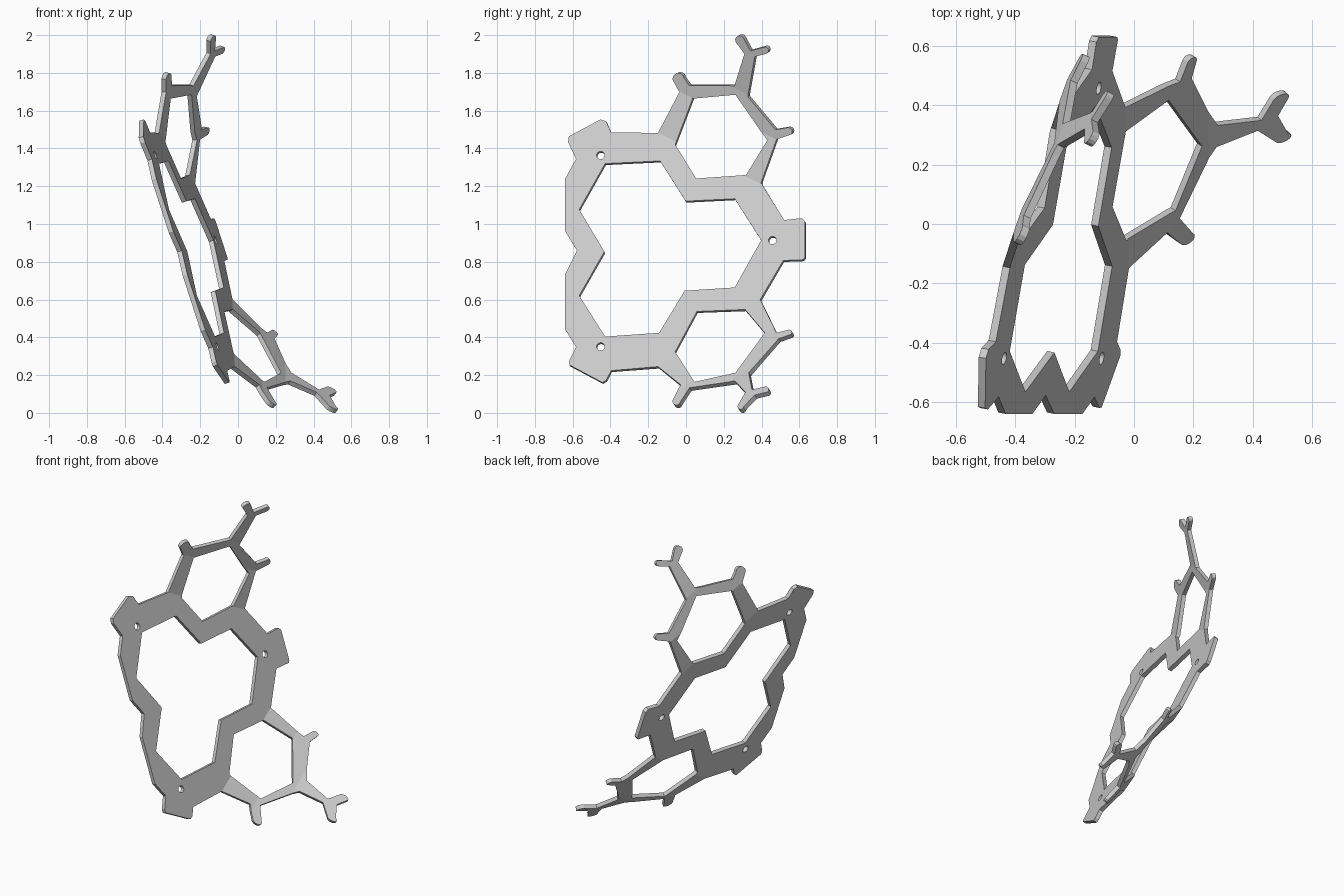
import bpy
import bmesh
from math import cos, sin, pi
from mathutils import Vector

if "Cube" in bpy.data.objects:
    bpy.data.objects.remove(bpy.data.objects["Cube"], do_unlink=True)

THICKNESS = 0.026


def rounded_tip(a, b, steps=6):
    """Semicircle from a to b, bulging to the outside of a clockwise outline."""
    a, b = Vector(a), Vector(b)
    mid, half = (a + b) / 2, (b - a) / 2
    out = Vector((-half.y, half.x))
    return [tuple(mid - half * cos(pi * i / steps) + out * sin(pi * i / steps))
            for i in range(steps + 1)]


def round_hole(y, z, radius=0.021, steps=20):
    return [(y + radius * cos(2 * pi * i / steps), z + radius * sin(2 * pi * i / steps))
            for i in range(steps)]


# Outline pieces of the sheet in (y, z), clockwise
front_edge = [(-.617, .27), (-.58, .345), (-.637, .437), (-.637, .73), (-.575, .855),
              (-.637, .957), (-.637, 1.237), (-.58, 1.34)]
upper_boss = [(-.622, 1.43), (-.618, 1.46), (-.45, 1.55), (-.42, 1.54), (-.394, 1.48)]
upper_ring = [(-.145, 1.48), (-.03, 1.7),
              *rounded_tip((-.066, 1.767), (-.005, 1.775)), (.024, 1.735), (.262, 1.735)]
upper_fork = [(.315, 1.905), *rounded_tip((.267, 1.97), (.312, 1.985)), (.347, 1.92),
              *rounded_tip((.42, 1.94), (.43, 1.905)), (.37, 1.89), (.332, 1.677)]
upper_arm = [(.479, 1.502), *rounded_tip((.545, 1.513), (.55, 1.472)),
             (.484, 1.45), (.4, 1.215)]
rear_boss = [(.522, 1.017), (.615, 1.027), (.632, 1.01), (.632, .82), (.622, .807), (.517, .803)]
lower_arm = [(.396, .596), (.484, .416), *rounded_tip((.55, .432), (.555, .405)),
             (.495, .384), (.338, .204)]
lower_fork = [(.355, .114), *rounded_tip((.426, .13), (.432, .1)), (.37, .085),
              *rounded_tip((.312, .025), (.278, .027)), (.32, .1), (.265, .16)]
lower_ring = [(.024, .125), *rounded_tip((-.025, .05), (-.066, .058)),
              (-.024, .142), (-.145, .24)]
lower_boss = [(-.394, .22), (-.42, .17), (-.44, .157), (-.615, .25)]
outline = (front_edge + upper_boss + upper_ring + upper_fork + upper_arm + rear_boss
           + lower_arm + lower_fork + lower_ring + lower_boss)

# Openings
centre_opening = [(-.426, 1.316), (-.135, 1.33), (0, 1.117), (.26, 1.13), (.4, .91),
                  (.26, .66), (-.005, .643), (-.14, .42), (-.426, .4), (-.563, .617),
                  (-.43, .85), (-.563, 1.073)]
upper_opening = [(-.055, 1.417), (.056, 1.237), (.32, 1.256), (.435, 1.444),
                 (.267, 1.687), (.04, 1.666)]
lower_opening = [(-.055, .32), (.06, .533), (.315, .543), (.422, .416),
                 (.267, .204), (.05, .156)]
bolt_holes = [round_hole(-.45, 1.36), round_hole(-.45, .347), round_hole(.46, .91)]

# Each bend: line start, line slope, side, then (distance, lift) at each crease
BENDS = [((-.145, 1.48), -.495, 1, [(0, 0), (.28, .088), (.445, .181), (.725, .375)]),
         ((-.145, .24), .66, -1, [(0, 0), (.2, .087), (.332, .175), (.51, .376)])]


def lift(y, z):
    """How far the folded rings rise out of the main plane."""
    for (y0, z0), slope, side, creases in BENDS:
        d = side * (z - z0 - slope * (y - y0))
        if d <= 0:
            continue
        for (d0, h0), (d1, h1) in zip(creases, creases[1:]):
            if d <= d1 or d1 == creases[-1][0]:
                return h0 + (d - d0) * (h1 - h0) / (d1 - d0)
    return 0


# Fill the flat sheet
bm = bmesh.new()
edges = []
for loop in [outline, centre_opening, upper_opening, lower_opening] + bolt_holes:
    verts = [bm.verts.new((0, y, z)) for y, z in loop]
    edges += [bm.edges.new((v, verts[i - 1])) for i, v in enumerate(verts)]
bmesh.ops.triangle_fill(bm, edges=edges, use_beauty=True, normal=(1, 0, 0))

# Crease along each fold line
for (y0, z0), slope, side, creases in BENDS:
    for d, _ in creases[:-1]:
        bmesh.ops.bisect_plane(bm, geom=bm.verts[:] + bm.edges[:] + bm.faces[:],
                               plane_co=(0, y0, z0 + side * d),
                               plane_no=(0, -slope, 1), dist=0.0001)

# Tilt the main plane and raise the folded rings
for v in bm.verts:
    y, z = v.co.y, v.co.z
    v.co.x = 0.077 - 0.324 * z + 0.19 * y + lift(y, z)
bmesh.ops.recalc_face_normals(bm, faces=bm.faces[:])
mesh = bpy.data.meshes.new("folded_frame")
bm.to_mesh(mesh)
bm.free()

frame = bpy.data.objects.new("folded_frame", mesh)
bpy.context.collection.objects.link(frame)
solid = frame.modifiers.new("thickness", 'SOLIDIFY')
solid.thickness = THICKNESS
solid.offset = 0

grey = bpy.data.materials.new("light_grey")
grey.use_nodes = True
colour = (0.6, 0.6, 0.6, 1)
grey.diffuse_color = colour
grey.node_tree.nodes["Principled BSDF"].inputs["Base Color"].default_value = colour
mesh.materials.append(grey)
